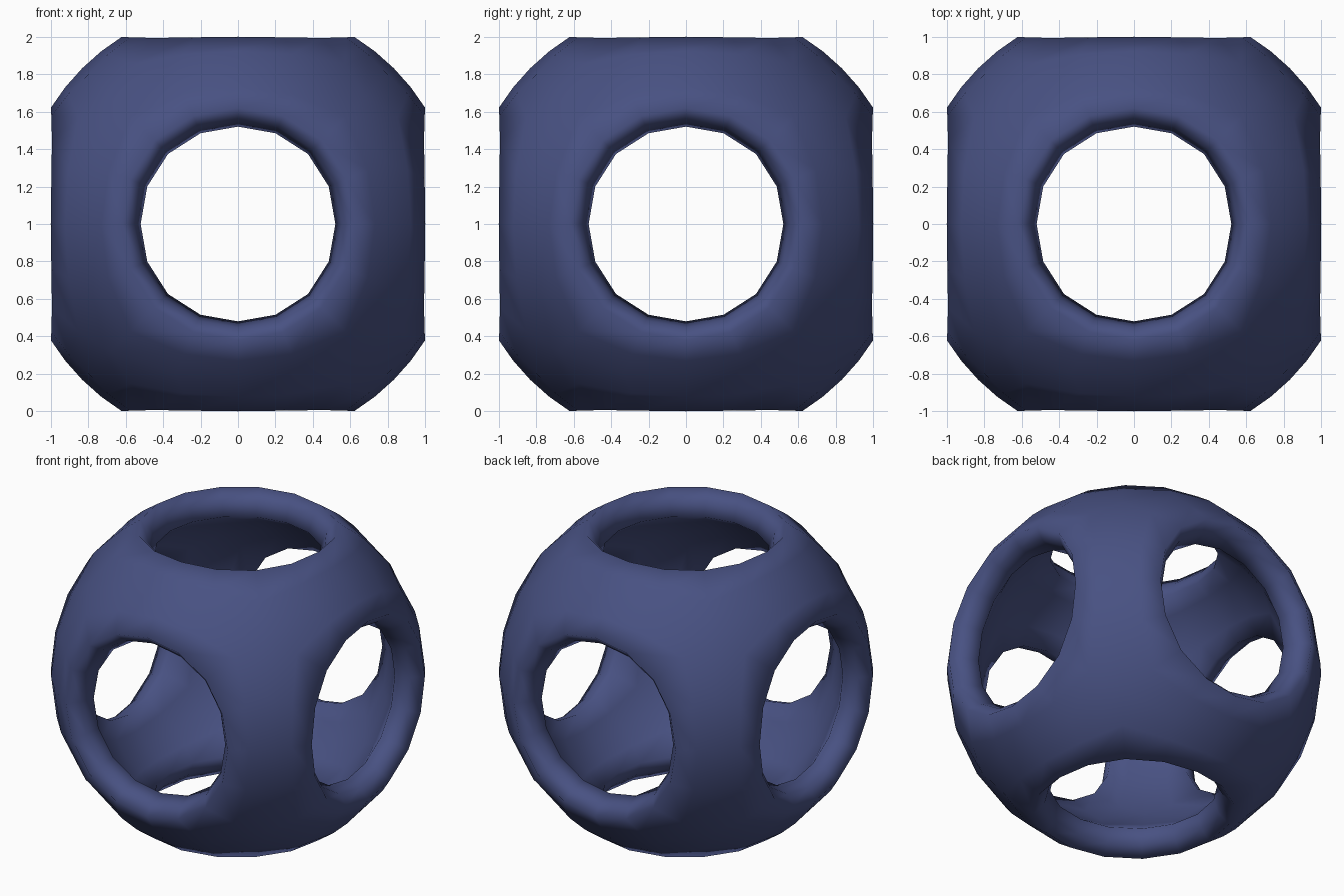
import bpy, bmesh, math
from mathutils import Vector, Matrix

if "Cube" in bpy.data.objects:
    bpy.data.objects.remove(bpy.data.objects["Cube"])

R_OUT, R_IN = 1.178, 0.988      # shell radii
HOLE = math.radians(31.8)       # half angle of each round opening
N, BANDS = 16, 2


def hole_dir(k):
    p = k * math.tau / N
    a = HOLE + math.radians(0.6) * math.sin(2 * p) ** 2
    return Vector((math.sin(a) * math.cos(p), math.sin(a) * math.sin(p), math.cos(a)))


def border_dir(k):
    # point on the square border of one cube side, pushed onto the sphere
    p = k * math.tau / N
    c, s = math.cos(p), math.sin(p)
    m = max(abs(c), abs(s))
    return Vector((c / m, s / m, 1)).normalized()


def side_rings():
    """Rings from outer border, over the rounded rim, to inner border."""
    shell = []
    for b in range(BANDS + 1):
        t = b / BANDS
        shell.append([border_dir(k).lerp(hole_dir(k), t).normalized() for k in range(N)])
    rings = [[d * R_OUT for d in ring] for ring in shell]
    mid = []
    for k in range(N):           # rim bulges slightly into the opening
        d = hole_dir(k)
        q = d * (R_OUT + R_IN) / 2
        inward = Vector((-d.x, -d.y, 0)).normalized()
        mid.append(q + inward * 0.016 + Vector((0, 0, 0.012)))
    rings.append(mid)
    rings += [[d * R_IN for d in ring] for ring in reversed(shell)]
    return rings


# Six identical sides, welded into one hollow ball
bm = bmesh.new()
turns = [Matrix.Rotation(i * math.pi / 2, 3, 'X') for i in range(4)]
turns += [Matrix.Rotation(s * math.pi / 2, 3, 'Y') for s in (-1, 1)]
for turn in turns:
    rows = [[bm.verts.new(turn @ p + Vector((0, 0, 1))) for p in ring] for ring in side_rings()]
    for a, b in zip(rows, rows[1:]):
        for k in range(N):
            j = (k + 1) % N
            bm.faces.new((a[k], a[j], b[j], b[k]))
bmesh.ops.remove_doubles(bm, verts=bm.verts, dist=0.001)
bmesh.ops.recalc_face_normals(bm, faces=bm.faces)
for f in bm.faces:
    f.smooth = True

mesh = bpy.data.meshes.new("hollow_ball")
bm.to_mesh(mesh)
bm.free()
mat = bpy.data.materials.new("slate blue")
mat.diffuse_color = (0.065, 0.083, 0.225, 1)
mat.use_nodes = True
mat.node_tree.nodes["Principled BSDF"].inputs["Base Color"].default_value = mat.diffuse_color
mesh.materials.append(mat)
ball = bpy.data.objects.new("hollow_ball", mesh)
bpy.context.collection.objects.link(ball)
